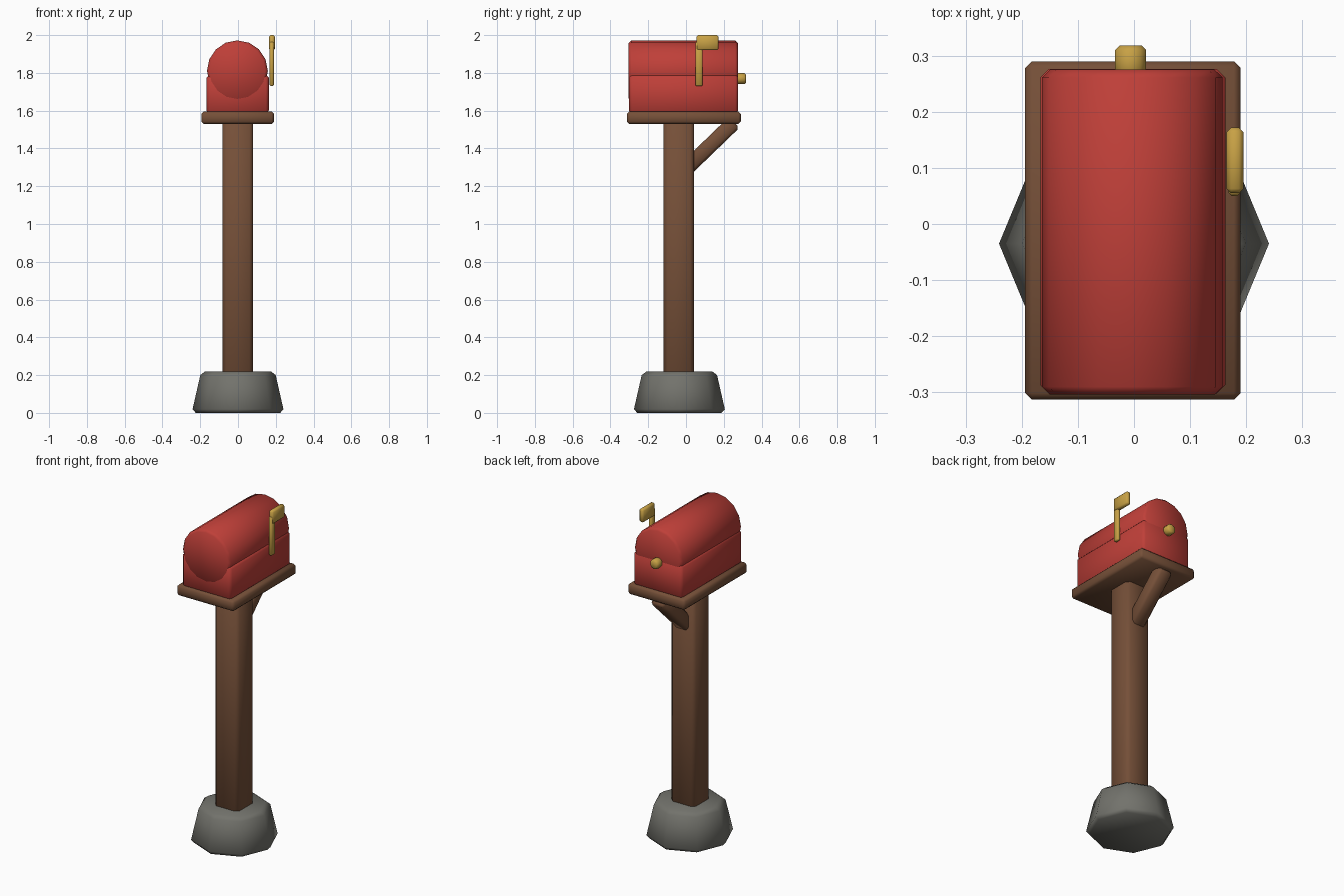
import bpy
import math
from mathutils import Vector

if "Cube" in bpy.data.objects:
    bpy.data.objects.remove(bpy.data.objects["Cube"], do_unlink=True)


def material(name, rgb):
    m = bpy.data.materials.new(name)
    m.use_nodes = True
    m.diffuse_color = (*rgb, 1)
    m.node_tree.nodes["Principled BSDF"].inputs["Base Color"].default_value = (*rgb, 1)
    return m


RED = material("red paint", (0.52, 0.05, 0.04))
WOOD = material("brown wood", (0.18, 0.08, 0.04))
STONE = material("grey stone", (0.17, 0.17, 0.15))
BRASS = material("brass", (0.58, 0.36, 0.06))


def finish(name, mat, bevel):
    """Name, colour, soften and bevel the active object."""
    ob = bpy.context.object
    ob.name = ob.data.name = name
    ob.data.materials.append(mat)
    bpy.ops.object.transform_apply(location=False, rotation=True, scale=True)
    mod = ob.modifiers.new("soft edges", 'BEVEL')
    mod.width = bevel
    mod.segments = 1
    mod.limit_method = 'ANGLE'
    mod.angle_limit = math.radians(50)
    bpy.ops.object.modifier_apply(modifier=mod.name)
    bpy.ops.object.shade_smooth()
    return ob


def box(name, mat, low, high, bevel, tilt=0):
    """Bevelled box between two corners, turned about x at its middle."""
    low, high = Vector(low), Vector(high)
    bpy.ops.mesh.primitive_cube_add(size=1, location=(low + high) / 2, rotation=(tilt, 0, 0))
    bpy.context.object.scale = high - low
    return finish(name, mat, bevel)


def barrel(name, mat, sides, radius, y0, y1, x, z, bevel):
    """Bevelled cylinder lying along y."""
    bpy.ops.mesh.primitive_cylinder_add(vertices=sides, radius=radius, depth=y1 - y0,
                                        location=(x, (y0 + y1) / 2, z),
                                        rotation=(math.pi / 2, 0, 0))
    return finish(name, mat, bevel)


# Stone footing: eight-sided tapered block
bpy.ops.mesh.primitive_cone_add(vertices=8, radius1=0.245, radius2=0.195, depth=0.22,
                                location=(0, -0.035, 0.11))
finish("stone_footing", STONE, 0.02)

# Post, shelf and diagonal brace
box("post", WOOD, (-0.083, -0.118, 0.15), (0.08, 0.042, 1.55), 0.02)
box("shelf", WOOD, (-0.194, -0.313, 1.53), (0.19, 0.29, 1.595), 0.012)
box("brace", WOOD, (-0.045, -0.05, 1.375), (0.045, 0.305, 1.455), 0.014, math.radians(44))

# Letter box: square lower body and round-topped barrel
box("box_body", RED, (-0.167, -0.302, 1.585), (0.163, 0.276, 1.79), 0.015)
barrel("box_barrel", RED, 16, 0.161, -0.304, 0.275, -0.003, 1.811, 0.014)

# Door knob
barrel("door_knob", BRASS, 10, 0.029, 0.26, 0.318, -0.006, 1.77, 0.008)

# Signal flag: arm and plate
box("flag_arm", BRASS, (0.168, 0.05, 1.73), (0.19, 0.088, 1.965), 0.006)
box("flag_plate", BRASS, (0.165, 0.055, 1.92), (0.195, 0.172, 2.0), 0.008)
